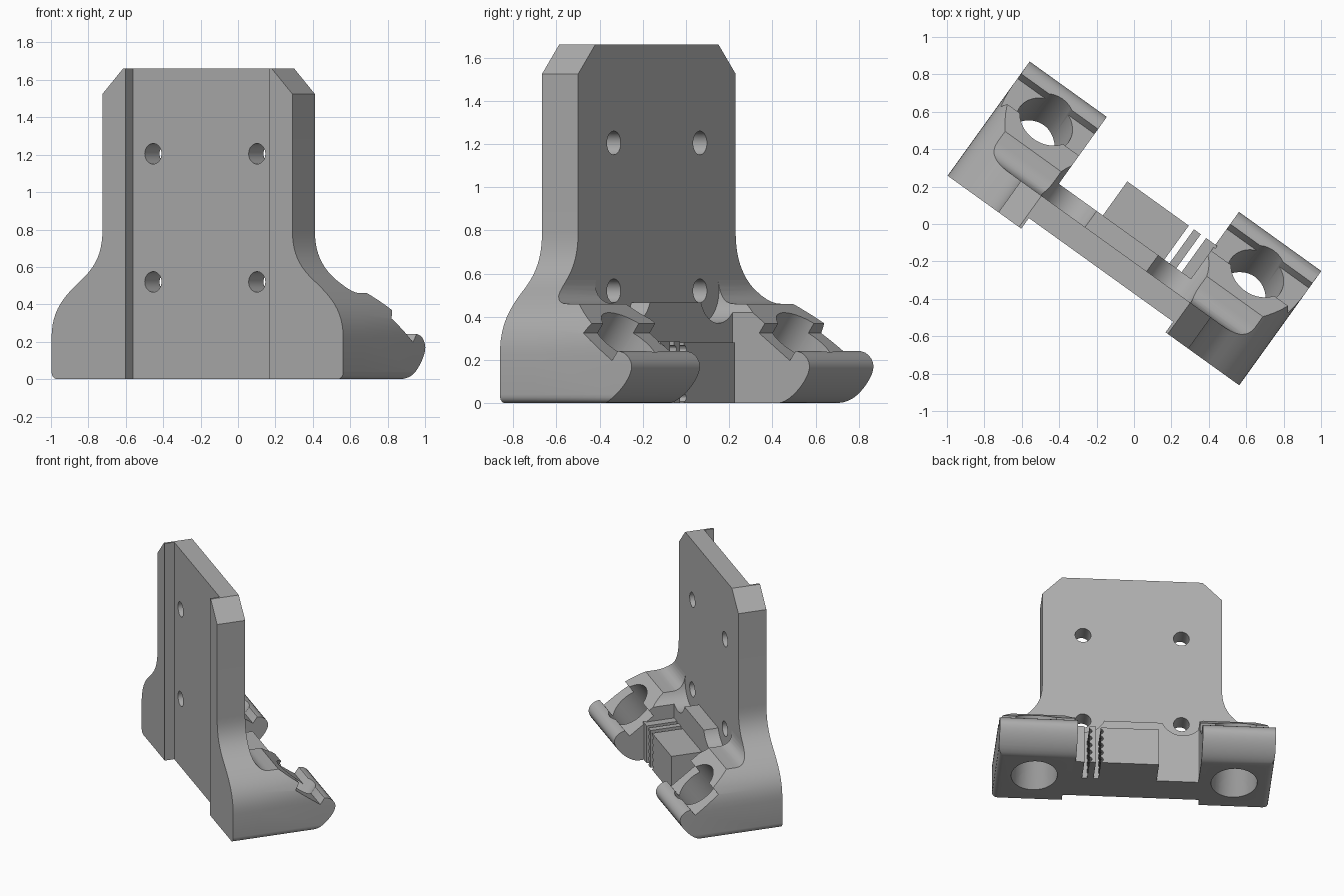
import bpy, bmesh, math
from mathutils import Vector, Matrix
from mathutils.geometry import interpolate_bezier

cube = bpy.data.objects.get("Cube")
if cube:
    bpy.data.objects.remove(cube, do_unlink=True)

grey = bpy.data.materials.new("plain_grey")
grey.use_nodes = True
grey.diffuse_color = (0.42, 0.42, 0.42, 1)
grey.node_tree.nodes["Principled BSDF"].inputs["Base Color"].default_value = grey.diffuse_color

TURN = Matrix.Rotation(math.radians(-35.7), 4, "Z")
FRONT, BACK, TILT = -0.372, -0.166, math.radians(36)


def add_object(name, bm):
    bmesh.ops.recalc_face_normals(bm, faces=bm.faces)
    mesh = bpy.data.meshes.new(name)
    bm.to_mesh(mesh)
    bm.free()
    mesh.materials.append(grey)
    obj = bpy.data.objects.new(name, mesh)
    bpy.context.collection.objects.link(obj)
    return obj


def prism(name, points, start, end, axis):
    """Extrude a flat outline along x or y; the outline's second value is z."""
    def place(p, t):
        return (t, p[0], p[1]) if axis == "x" else (p[0], t, p[1])
    bm = bmesh.new()
    face = bm.faces.new([bm.verts.new(place(p, start)) for p in points])
    made = bmesh.ops.extrude_face_region(bm, geom=[face])["geom"]
    shift = Vector(place((0, 0), end - start))
    bmesh.ops.translate(bm, vec=shift, verts=[v for v in made if isinstance(v, bmesh.types.BMVert)])
    return add_object(name, bm)


def box(name, x0, x1, y0, y1, z0, z1):
    return prism(name, [(x0, z0), (x1, z0), (x1, z1), (x0, z1)], y0, y1, "y")


def cylinder(name, radius, length, centre, tilt, sides=48):
    bm = bmesh.new()
    place = Matrix.Translation(centre) @ Matrix.Rotation(tilt, 4, "X")
    bmesh.ops.create_cone(bm, cap_ends=True, segments=sides, radius1=radius,
                          radius2=radius, depth=length, matrix=place)
    return add_object(name, bm)


def combine(obj, tool, operation="DIFFERENCE"):
    mod = obj.modifiers.new("shape", "BOOLEAN")
    mod.operation, mod.object, mod.solver = operation, tool, "EXACT"
    bpy.context.view_layer.objects.active = obj
    bpy.ops.object.modifier_apply(modifier=mod.name)


def curve(a, b, c, d, steps=12):
    pts = interpolate_bezier(*[Vector((*p, 0)) for p in (a, b, c, d)], steps)
    return [(p.x, p.y) for p in pts]


# Outline of the plate: chamfered top, flared rounded feet
half = curve((0.92, 0), (0.945, 0), (0.96, 0.015), (0.96, 0.04), 6)
half += curve((0.96, 0.22), (0.96, 0.36), (0.89, 0.43), (0.79, 0.51))
half += curve((0.79, 0.51), (0.68, 0.59), (0.625, 0.66), (0.625, 0.8))[1:]
half += [(0.625, 1.525), (0.49, 1.66)]
outline = half + [(-x, z) for x, z in reversed(half)]

# Side profile of a foot: rounded toe, sloped top with strap groove, shelf
foot = [(-0.2, 0)] + curve((0.2, 0), (0.27, 0), (0.38, 0.11), (0.38, 0.17))
foot += curve((0.38, 0.17), (0.38, 0.2), (0.35, 0.235), (0.31, 0.24), 6)[1:]
foot += [(0.3, 0.241), (0.268, 0.197), (0.093, 0.324), (0.125, 0.369), (0, 0.46)]
foot += curve((-0.07, 0.46), (-0.13, 0.46), (BACK, 0.5), (BACK, 0.57), 8) + [(-0.2, 0.57)]

# Cutters
cutters = []
bores, access, screws = [], [], []
for x in (-0.7, 0.69):
    bores.append(cylinder("bore_cutter", 0.16, 1.4,
                          (x, -0.05 + 0.2 * math.tan(TILT), 0.2), -TILT, 64))
for x in (-0.342, 0.342):
    access.append(cylinder("access_cutter", 0.15, 0.7, (x, BACK + 0.35, 0.52), math.pi / 2))
    for z in (0.52, 1.205):
        screws.append(cylinder("screw_cutter", 0.055, 0.8, (x, -0.3, z), math.pi / 2, 32))
channel = box("channel_cutter", -0.475, 0.475, -0.6, -0.302, -0.2, 2)
shell = prism("shell_cutter", outline, -0.3, 0.6, "y")
cutters += bores + access + screws + [channel, shell]

# Plate with front channel, screw holes and bores
plate = prism("back_plate", outline, FRONT, BACK, "y")
for tool in [channel] + screws + bores:
    combine(plate, tool)
parts = [plate]

# Feet
for name, inner, outer, i in (("right_foot", -0.452, -1.1, 0), ("left_foot", 0.418, 1.1, 1)):
    part = prism(name, foot, inner, outer, "x")
    combine(part, shell, "INTERSECT")
    combine(part, bores[i])
    combine(part, access[i])
    parts.append(part)

# Low wall joining the feet, relieved around the lower screws
wall = box("joining_wall", -0.455, 0.425, -0.2, -0.06, 0, 0.465)
for tool in access + screws:
    combine(wall, tool)
parts.append(wall)

# Belt clamp: a block and ribs with scalloped slots between them
clamp = box("clamp_block", -0.162, 0.243, -0.08, 0.164, 0, 0.28)
rib = box("clamp_rib", 0.277, 0.322, -0.08, 0.164, 0, 0.285)
side_rib = box("clamp_side_rib", 0.357, 0.43, -0.08, 0.164, 0, 0.285)
for part, x in ((clamp, 0.243), (rib, 0.322)):
    for k in range(5):
        tooth = cylinder("tooth_cutter", 0.018, 0.4, (x, 0.06, 0.025 + 0.056 * k), math.pi / 2, 12)
        combine(part, tooth)
        cutters.append(tooth)
parts += [clamp, rib, side_rib]

for tool in cutters:
    bpy.data.objects.remove(tool, do_unlink=True)

# Turn into place and shade
for part in parts:
    part.data.transform(TURN)
    bpy.ops.object.select_all(action="DESELECT")
    part.select_set(True)
    bpy.context.view_layer.objects.active = part
    bpy.ops.object.shade_smooth_by_angle(angle=math.radians(30))
